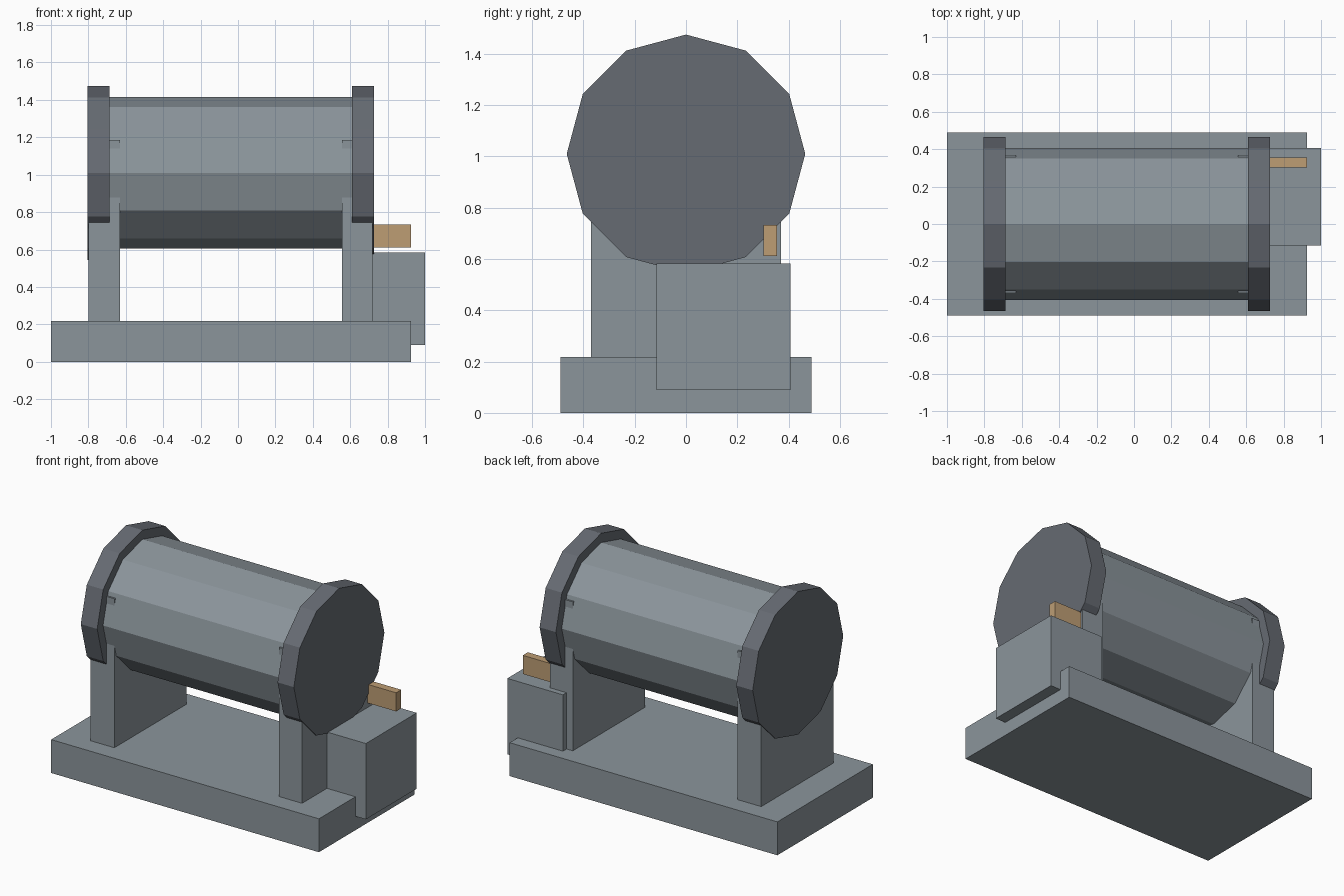
import bpy, math

if "Cube" in bpy.data.objects:
    bpy.data.objects.remove(bpy.data.objects["Cube"])


def material(name, rgb):
    m = bpy.data.materials.new(name)
    m.diffuse_color = (*rgb, 1)
    m.use_nodes = True
    m.node_tree.nodes["Principled BSDF"].inputs["Base Color"].default_value = m.diffuse_color
    return m


steel = material("steel grey", (0.26, 0.30, 0.33))
dark = material("dark grey", (0.133, 0.147, 0.170))
wood = material("tan", (0.51, 0.337, 0.175))


def box(name, x, y, z, mat):
    """Box from (min, max) ranges on each axis."""
    bpy.ops.mesh.primitive_cube_add(size=1)
    o = bpy.context.object
    o.name = name
    for v in o.data.vertices:
        v.co = [r[0] if c < 0 else r[1] for c, r in zip(v.co, (x, y, z))]
    o.data.materials.append(mat)
    return o


def cylinder(name, x, radius, mat):
    """Twelve-sided cylinder along x with a corner pointing straight up."""
    verts = []
    for px in x:
        for i in range(12):
            a = math.radians(30 * i)
            verts.append((px, radius * math.sin(a), 1.01 + radius * math.cos(a)))
    faces = [(i, 12 + i, 12 + (i + 1) % 12, (i + 1) % 12) for i in range(12)]
    faces += [tuple(range(12)), tuple(range(23, 11, -1))]
    mesh = bpy.data.meshes.new(name)
    mesh.from_pydata(verts, [], faces)
    mesh.materials.append(mat)
    o = bpy.data.objects.new(name, mesh)
    bpy.context.collection.objects.link(o)
    return o


# Base plate and the two uprights that carry the drum
box("base", (-1, 0.925), (-0.49, 0.49), (0, 0.217), steel)
box("left_support", (-0.80, -0.63), (-0.37, 0.37), (0.20, 1.185), steel)
box("right_support", (0.555, 0.72), (-0.37, 0.37), (0.20, 1.185), steel)

# Drum with a larger flange at each end
cylinder("drum", (-0.72, 0.64), 0.405, steel)
cylinder("left_flange", (-0.805, -0.687), 0.465, dark)
cylinder("right_flange", (0.61, 0.727), 0.465, dark)

# Gear box on the right and the brake handle above it
box("gear_box", (0.60, 1.0), (-0.115, 0.407), (0.09, 0.583), steel)
box("handle", (0.70, 0.925), (0.303, 0.355), (0.612, 0.733), wood)
